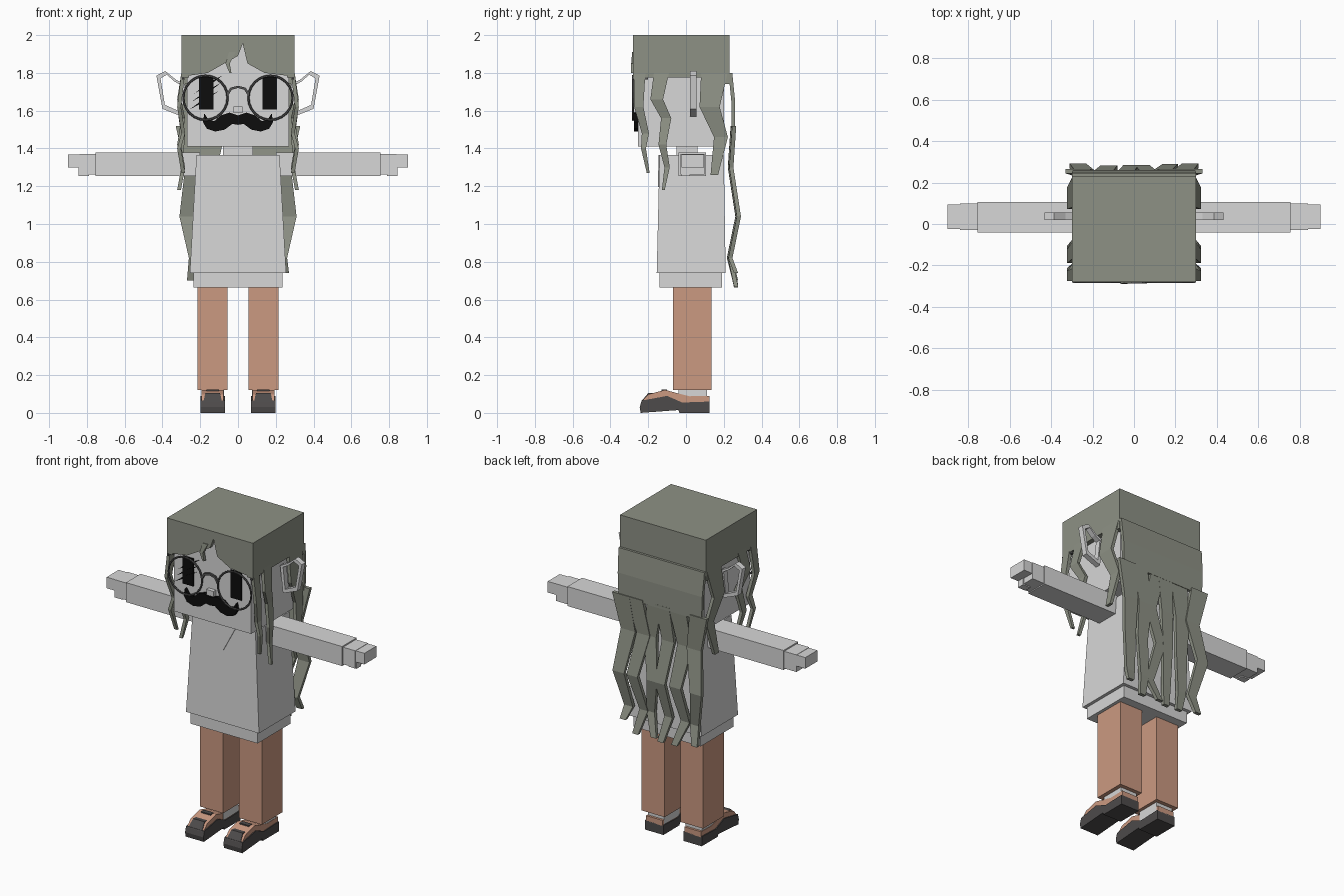
import bpy, bmesh, math
from mathutils import Vector

if "Cube" in bpy.data.objects:
    bpy.data.objects.remove(bpy.data.objects["Cube"], do_unlink=True)


def material(name, r, g, b):
    m = bpy.data.materials.new(name)
    m.use_nodes = True
    m.diffuse_color = (r, g, b, 1)
    m.node_tree.nodes["Principled BSDF"].inputs["Base Color"].default_value = (r, g, b, 1)
    return m


PALE = material("pale_grey", .68, .68, .68)
HAIR = material("hair_grey_green", .27, .285, .235)
TAN = material("tan", .6, .32, .22)
DARK = material("dark_sole", .075, .07, .07)
FRAME = material("frame_grey", .09, .09, .09)
BLACK = material("black", .004, .004, .004)


def finish(name, bm, mat):
    bmesh.ops.recalc_face_normals(bm, faces=bm.faces)
    me = bpy.data.meshes.new(name)
    bm.to_mesh(me)
    bm.free()
    me.materials.append(mat)
    ob = bpy.data.objects.new(name, me)
    bpy.context.collection.objects.link(ob)
    return ob


def loft(name, sections, mat, closed=False):
    """Skin matching rings of points; cap the ends unless the loft is closed."""
    bm = bmesh.new()
    rings = [[bm.verts.new(p) for p in s] for s in sections]
    n = len(rings[0])
    pairs = list(zip(rings, rings[1:])) + ([(rings[-1], rings[0])] if closed else [])
    for a, b in pairs:
        for i in range(n):
            j = (i + 1) % n
            bm.faces.new((a[i], a[j], b[j], b[i]))
    if not closed:
        bm.faces.new(rings[0])
        bm.faces.new(rings[-1])
    return finish(name, bm, mat)


def rect(x0, x1, y0, y1, z):
    return [(x0, y0, z), (x1, y0, z), (x1, y1, z), (x0, y1, z)]


def box(name, x, y, z, mat):
    return loft(name, [rect(*x, *y, z[0]), rect(*x, *y, z[1])], mat)


def prism(name, pts, axis, lo, hi, mat):
    """Extrude an outline along x (outline in y, z) or y (outline in x, z)."""
    place = (lambda d, p: (d, p[0], p[1])) if axis == "x" else (lambda d, p: (p[0], d, p[1]))
    return loft(name, [[place(d, p) for p in pts] for d in (lo, hi)], mat)


def ribbon(name, path, across, w0, w1, thick, mat):
    """Tapering flat strand; across is the direction of its width."""
    across = Vector(across)
    depth = across.cross((0, 0, 1)) * thick / 2
    out = []
    for i, p in enumerate(path):
        t = i / (len(path) - 1)
        w = across * (w0 + (w1 - w0) * t) / 2
        p = Vector(p)
        out.append([p - w - depth, p + w - depth, p + w + depth, p - w + depth])
    return loft(name, out, mat)


def span(s, a, b):
    return tuple(sorted((s * a, s * b)))


# Head, neck and shirt
box("head", (-.27, .27), (-.255, .2), (1.41, 1.97), PALE)
box("neck", (-.08, .08), (-.05, .06), (1.35, 1.42), PALE)
loft("shirt", [rect(-.255, .255, -.155, .21, .74), rect(-.22, .22, -.14, .2, 1.365)], PALE)
box("shirt_hem", (-.235, .235), (-.14, .19), (.665, .745), PALE)
ribbon("neckline", [(0, -.142, 1.364), (0, -.146, 1.195)], (1, 0, 0), .18, .002, .006, PALE)

# Hair cap with a parted fringe
box("hair_top", (-.3, .3), (-.28, .23), (1.96, 2), HAIR)
box("hair_back", (-.3, .3), (.19, .23), (1.74, 1.97), HAIR)
fringe = [(-.3, 1.97), (-.3, 1.78), (-.16, 1.8), (-.09, 1.84), (0, 1.89), (.025, 1.955),
          (.05, 1.85), (.14, 1.8), (.3, 1.78), (.3, 1.97)]
prism("hair_fringe", fringe, "y", -.28, -.25, HAIR)
ribbon("fringe_lock", [(-.03, -.275, 1.91), (-.055, -.28, 1.85), (-.04, -.28, 1.8)],
       (1, 0, 0), .035, .01, .02, HAIR)

# Long wavy strands down the back
ribbon("hair_curtain", [(0, .235, 1.8), (0, .25, 1.65), (0, .25, 1.5)],
       (1, 0, 0), .6, .58, .02, HAIR)
WAVE = [(1.52, .25), (1.3, .235), (1.04, .275), (.82, .23)]
STRANDS = [(-.25, -.02, .7, .12), (-.14, .02, .67, .12), (-.03, .015, .665, .1),
           (.06, -.02, .68, .1), (.15, .025, .67, .11), (.25, .02, .74, .12)]
for x, sway, end, width in STRANDS:
    path = [(x + sway * (-1) ** i, y + x * sway, z) for i, (z, y) in enumerate(WAVE)]
    path.append((x * .92 + sway, .265, end))
    ribbon("back_strand", path, (1, 0, 0), width, .04, .022, HAIR)

SIDE_LOCKS = [
    ([(-.245, 1.8), (-.25, 1.62), (-.215, 1.48), (-.225, 1.4), (-.2, 1.27)], .06, .015),
    ([(-.13, 1.8), (-.155, 1.66), (-.105, 1.56), (-.125, 1.42), (-.1, 1.3), (-.12, 1.18)], .08, .015),
    ([(.15, 1.8), (.125, 1.62), (.185, 1.46), (.15, 1.26)], .14, .04)]
EAR = [(.28, 1.74), (.33, 1.765), (.385, 1.81), (.432, 1.785), (.4, 1.61), (.3, 1.57)]
SOLE = [(-.24, 0), (-.04, .015), (-.035, 0), (.125, 0), (.125, .06), (-.02, .055),
        (-.1, .09), (-.18, .075), (-.235, .065), (-.245, .03)]
UPPER = [(-.235, .06), (-.1, .08), (-.02, .05), (.125, .055), (.125, .09), (.02, .088),
         (-.06, .108), (-.11, .122), (-.2, .098)]

for s, side in ((1, "left"), (-1, "right")):
    # Side hair and ears
    box(side + "_hair_side", span(s, .26, .3), (-.28, .23), (1.775, 1.97), HAIR)
    for i, (path, w0, w1) in enumerate(SIDE_LOCKS):
        pts = [(s * (.29 + .022 * (k % 2)), y, z) for k, (y, z) in enumerate(path)]
        ribbon(side + "_side_lock", pts, (0, 1, 0), w0, w1, .02, HAIR)
    cx = sum(p[0] for p in EAR) / len(EAR)
    cz = sum(p[1] for p in EAR) / len(EAR)
    rings = []
    for x, z in EAR:
        ix, iz = cx + (x - cx) * .72, cz + (z - cz) * .8
        rings.append([(s * x, .02, z), (s * x, .055, z), (s * ix, .055, iz), (s * ix, .02, iz)])
    loft(side + "_ear", rings, PALE, closed=True)

    # Arm and stepped hand
    box(side + "_arm", span(s, .2, .755), (-.04, .105), (1.255, 1.378), PALE)
    box(side + "_palm", span(s, .75, .84), (-.03, .098), (1.262, 1.37), PALE)
    box(side + "_fingers", span(s, .83, .9), (-.025, .095), (1.298, 1.368), PALE)
    box(side + "_thumb", span(s, .79, .845), (-.025, .02), (1.255, 1.3), PALE)

    # Leg, ankle and shoe
    box(side + "_leg", span(s, .055, .215), (-.07, .135), (.12, .67), TAN)
    box(side + "_ankle", span(s, .075, .19), (-.04, .11), (.06, .125), PALE)
    prism(side + "_sole", SOLE, "x", *span(s, .07, .198), DARK)
    prism(side + "_shoe_upper", UPPER, "x", *span(s, .076, .192), TAN)
    loft(side + "_toe_cap", [rect(*span(s, .085, .183), -.238, -.15, .06),
                             rect(*span(s, .095, .173), -.2, -.15, .105)], DARK)
    box(side + "_shoe_strap", span(s, .1, .168), (-.13, -.1), (.1, .124), DARK)

    # Eye and round spectacle rim
    box(side + "_eye", span(s, .13, .206), (-.262, -.254), (1.605, 1.78), BLACK)
    bpy.ops.mesh.primitive_torus_add(location=(s * .172, -.28, 1.668), rotation=(math.pi / 2, 0, 0),
                                     major_radius=.117, minor_radius=.006,
                                     major_segments=24, minor_segments=6)
    rim = bpy.context.object
    rim.name = side + "_spectacle_rim"
    rim.data.materials.append(FRAME)
    box(side + "_spectacle_arm", span(s, .285, .297), (-.285, -.2), (1.765, 1.777), FRAME)

# Spectacle bridge as an arched bar
arch = [(-.062, 1.69), (-.04, 1.722), (0, 1.732), (.04, 1.722), (.062, 1.69)]
bar = arch + [(x * .85, z - .012) for x, z in reversed(arch)]
prism("spectacle_bridge", bar, "y", -.286, -.274, FRAME)

# Scratches across one eye
for k in range(3):
    cx, cz = -.18 + .012 * k, 1.655 + .042 * k
    dx, dz = .075, .048
    line = [(cx - dx, cz - dz), (cx, cz - .008), (cx + dx, cz + dz), (cx, cz + .008)]
    prism("eye_scratch", line, "y", -.268, -.26, BLACK)

# Nose and moustache
box("nose", (-.025, .025), (-.28, -.25), (1.587, 1.622), PALE)
half = [(.045, 1.59), (.09, 1.575), (.125, 1.545), (.155, 1.55), (.178, 1.585), (.186, 1.54),
        (.165, 1.505), (.12, 1.49), (.07, 1.5), (.03, 1.53)]
outline = [(0, 1.575)] + half + [(0, 1.525)] + [(-x, z) for x, z in reversed(half)]
prism("moustache", outline, "y", -.276, -.25, BLACK)
